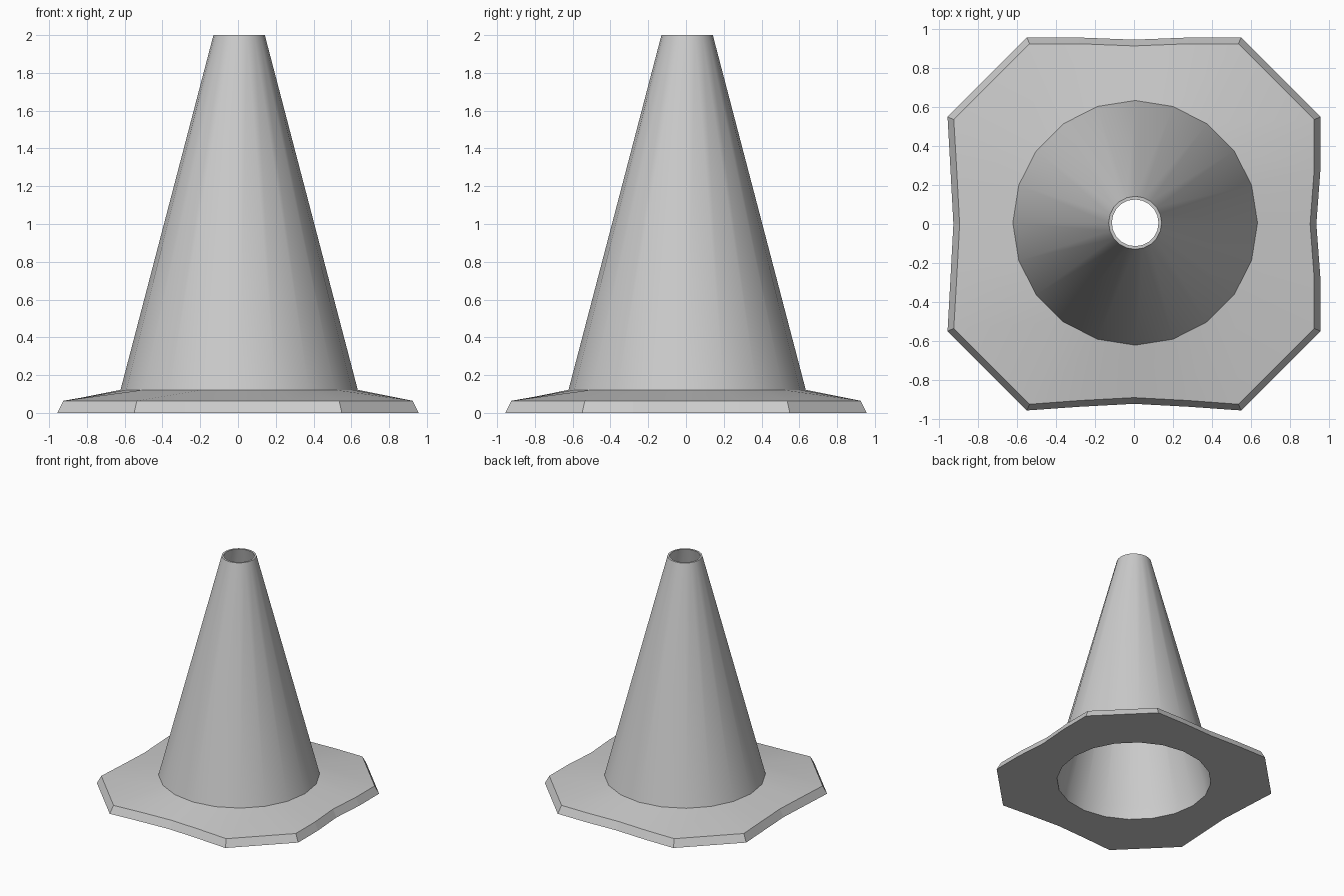
import bpy, bmesh, math

if "Cube" in bpy.data.objects:
    bpy.data.objects.remove(bpy.data.objects["Cube"])

SIDES = 20
CENTRE = 0.006   # the cone sits very slightly off the plate's middle


def circle(r, z):
    return [(CENTRE + r * math.cos(2 * math.pi * i / SIDES),
             CENTRE + r * math.sin(2 * math.pi * i / SIDES), z) for i in range(SIDES)]


def outline(inset, z):
    # each side: middle dip, quarter point, corner, corner, quarter point
    mids = [0.936, 0.946, 0.927, 0.923]      # +x, +y, -x, -y
    quarters = [0.957, 0.957, 0.942, 0.938]
    pts = []
    for k in range(4):
        n = (k + 1) % 4
        e, c = 0.957 - inset, 0.55 - inset * 0.45
        local = [(mids[k] - inset, 0), (quarters[k] - inset, 0.28),
                 (e, c), (c, e), (0.28, quarters[n] - inset)]
        for x, y in local:
            for _ in range(k):
                x, y = -y, x
            pts.append((x, y, z))
    return pts


# closed skin of rings: underside, plate rim, cone outside, lip, cone inside
rings = [circle(0.61, 0), outline(0, 0), outline(0.032, 0.064),
         circle(0.628, 0.122), circle(0.136, 2.0),
         circle(0.12, 2.0), circle(0.597, 0.11)]

bm = bmesh.new()
loops = [[bm.verts.new(p) for p in ring] for ring in rings]
for a, b in zip(loops, loops[1:] + loops[:1]):
    for i in range(SIDES):
        j = (i + 1) % SIDES
        bm.faces.new((a[i], a[j], b[j], b[i]))
bmesh.ops.recalc_face_normals(bm, faces=bm.faces)

mesh = bpy.data.meshes.new("traffic_cone")
bm.to_mesh(mesh)
bm.free()
cone = bpy.data.objects.new("traffic_cone", mesh)
bpy.context.collection.objects.link(cone)

# smooth cone walls, crisp rim edges
bpy.context.view_layer.objects.active = cone
cone.select_set(True)
bpy.ops.object.shade_smooth_by_angle(angle=math.radians(30))
for f in mesh.polygons:
    if SIDES <= f.index < 2 * SIDES:
        f.use_smooth = False
